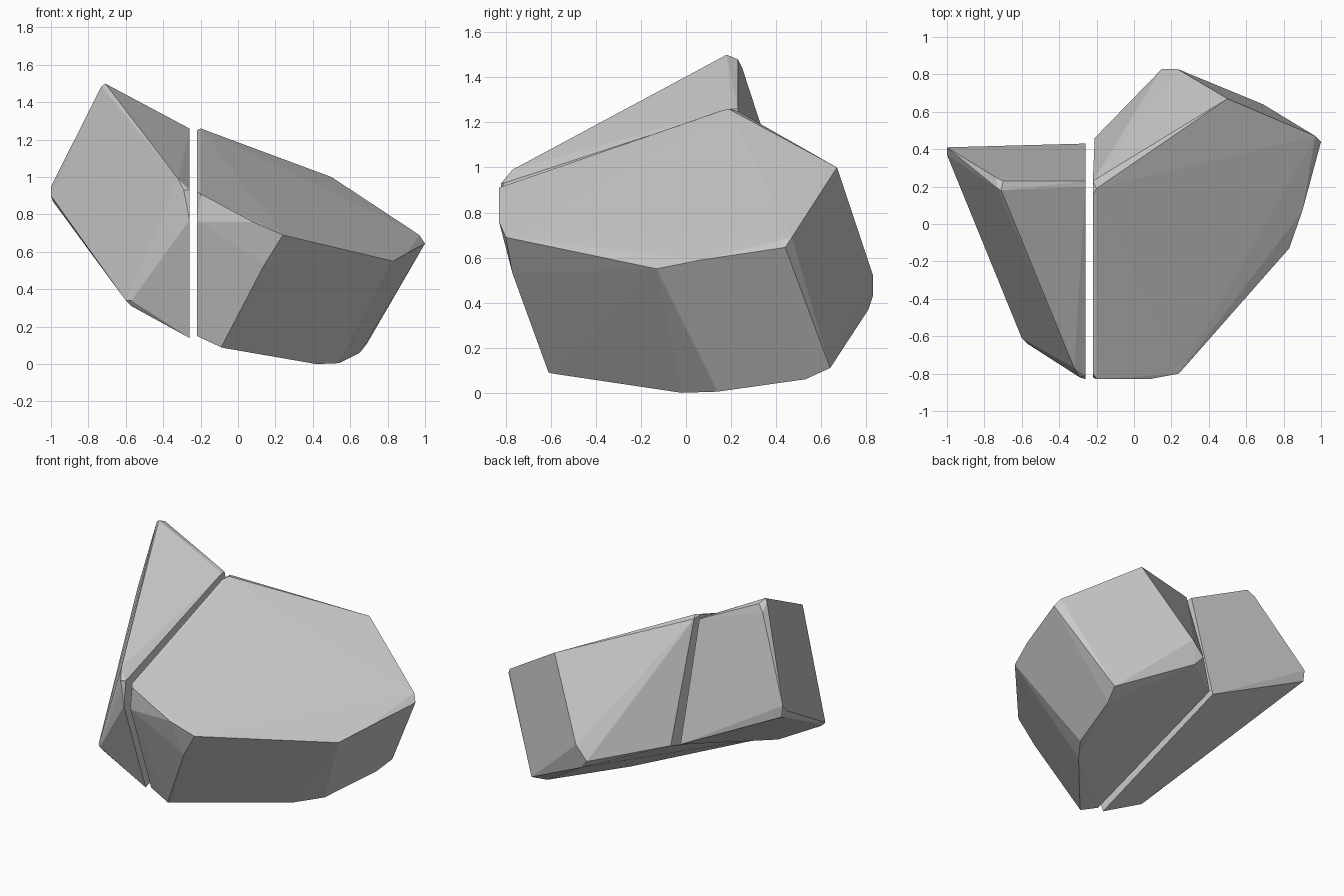
import bpy, bmesh


def rock(name, corners):
    """Faceted convex chunk wrapped around its chipped corners."""
    bm = bmesh.new()
    for c in corners:
        bm.verts.new(c)
    hull = bmesh.ops.convex_hull(bm, input=bm.verts)
    loose = [v for v in bm.verts if not v.link_faces]
    bmesh.ops.delete(bm, geom=loose, context='VERTS')
    # merge nearly coplanar triangles into broad facets
    bmesh.ops.dissolve_limit(bm, angle_limit=0.035, verts=bm.verts, edges=bm.edges)
    bmesh.ops.recalc_face_normals(bm, faces=bm.faces)
    me = bpy.data.meshes.new(name)
    bm.to_mesh(me)
    bm.free()
    ob = bpy.data.objects.new(name, me)
    bpy.context.collection.objects.link(ob)
    return ob


# large right-hand half of the split boulder
rock("large_rock_half", [
    # sloping top
    (-.22, .15, 1.25), (-.20, .19, 1.26), (-.22, .23, 1.25), (.50, .67, 1.0),
    (.97, .47, .69), (1.0, .44, .645), (.90, .07, .59), (.83, -.13, .55),
    (.24, -.80, .69), (.08, -.83, .76), (-.20, -.83, .91), (-.22, -.80, .92),
    # front chips
    (-.20, -.83, .76), (-.22, -.82, .76), (.14, -.77, .53),
    # underside
    (-.09, -.61, .09), (-.22, -.60, .15), (-.07, -.59, .085), (.42, -.02, 0),
    (.54, .14, .005), (.65, .53, .06), (.69, .64, .11),
    # back
    (.23, .83, .52), (.15, .83, .43), (.20, .81, .37), (-.21, .46, .49),
])

# smaller left-hand half beyond the crack
rock("small_rock_half", [
    # peak
    (-.71, .18, 1.5), (-.73, .19, 1.485), (-.70, .23, 1.48), (-.74, .25, 1.44),
    # crack face
    (-.26, .20, 1.26), (-.26, .23, 1.26), (-.26, .43, .50), (-.26, -.60, .14),
    (-.26, -.83, .77), (-.26, -.81, .93),
    # front edge
    (-.32, -.77, .99), (-.29, -.82, .93), (-.29, -.82, .86),
    # outer left and underside
    (-.60, -.61, .34), (-.57, -.64, .34), (-.57, -.61, .31),
    (-1.0, .37, .90), (-1.0, .41, .95), (-.99, .41, .87),
])
